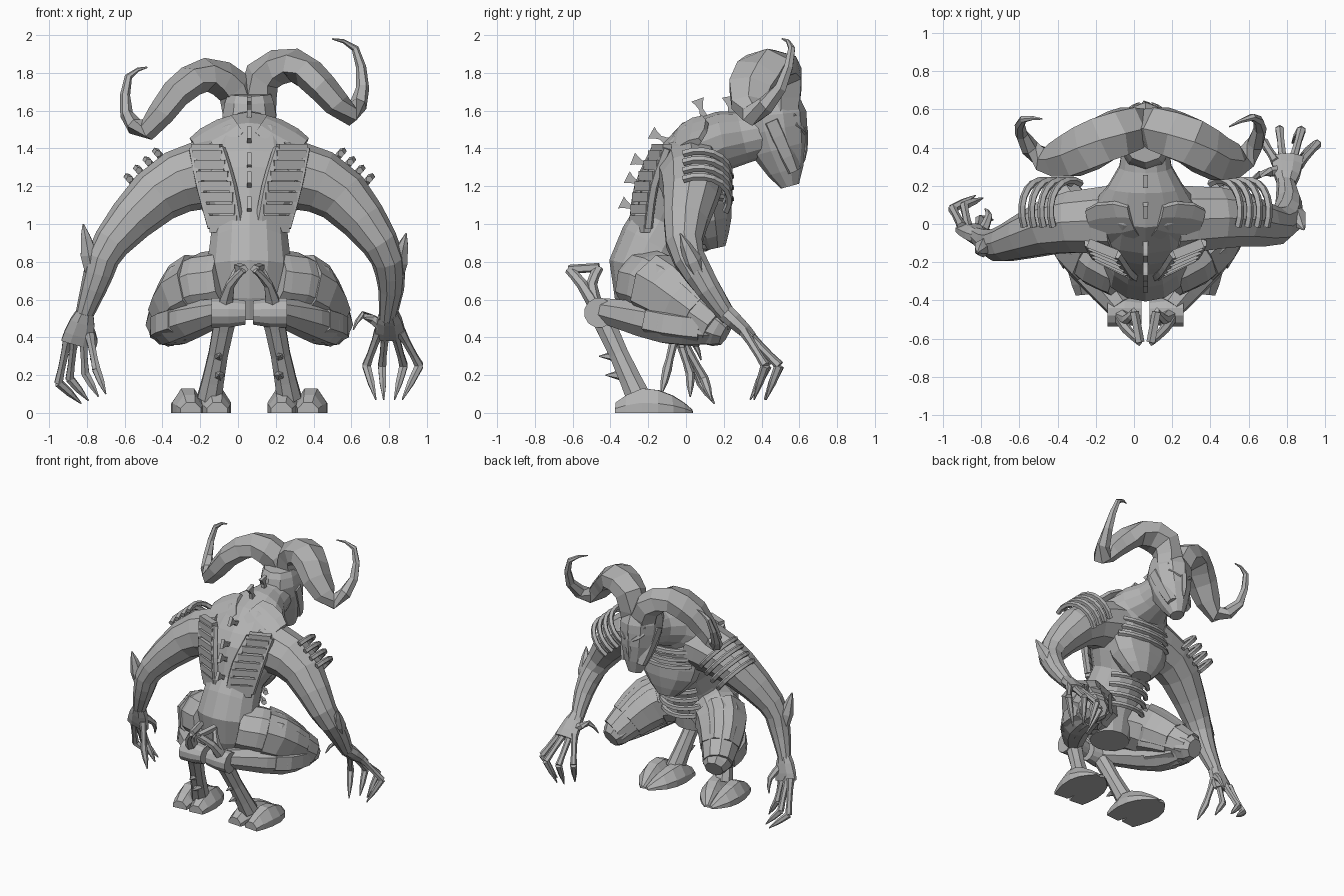
import bpy, bmesh
from math import sin, cos, pi
from mathutils import Vector

if "Cube" in bpy.data.objects:
    bpy.data.objects.remove(bpy.data.objects["Cube"])

SHADE = 0.45
grey = bpy.data.materials.new("stone_grey")
grey.use_nodes = True
grey.diffuse_color = (SHADE, SHADE, SHADE, 1)
grey.node_tree.nodes["Principled BSDF"].inputs["Base Color"].default_value = grey.diffuse_color

MID = 0.06  # plane of symmetry of the body
ACROSS, ALONG, UP = Vector((1, 0, 0)), Vector((0, 1, 0)), Vector((0, 0, 1))


def at(values, t):
    """Smooth interpolation through evenly spaced numbers or vectors."""
    last = len(values) - 1
    if last == 0:
        return values[0]
    i = min(int(t * last), last - 1)
    f = t * last - i
    before, a, b, after = (values[min(max(i + k, 0), last)] for k in (-1, 0, 1, 2))
    ease = f * f * (3 - 2 * f)
    return (a * (1 - ease) + b * ease
            + (b - before) * (f * (1 - f) ** 2 / 2) - (after - a) * (f * f * (1 - f) / 2))


def loft(name, path, width, depth=None, sides=8, steps=6, side=ACROSS, mirror=0,
         span=(0, 1), grow=1, floor=False):
    """Faceted limb along a smooth path; width is measured along the side direction."""
    depth = depth or width
    path = [Vector(p) for p in path]
    if mirror:
        path = [Vector((MID + mirror * p.x, p.y, p.z)) for p in path]
        side = Vector((mirror * side.x, side.y, side.z))
    bm = bmesh.new()
    rings = []
    for step in range(steps + 1):
        t = span[0] + (span[1] - span[0]) * step / steps
        centre = at(path, t)
        tangent = (at(path, min(t + 0.01, 1)) - at(path, max(t - 0.01, 0))).normalized()
        u = (side - tangent * side.dot(tangent)).normalized()
        v = tangent.cross(u)
        ring = []
        for k in range(sides):
            angle = 2 * pi * (k + 0.5) / sides
            point = centre + grow * (u * cos(angle) * at(width, t) + v * sin(angle) * at(depth, t))
            if floor:
                point.z = max(point.z, 0)
            ring.append(bm.verts.new(point))
        rings.append(ring)
    for lower, upper in zip(rings, rings[1:]):
        for k in range(sides):
            bm.faces.new((lower[k - 1], lower[k], upper[k], upper[k - 1]))
    bm.faces.new(rings[0])
    bm.faces.new(rings[-1])
    bmesh.ops.recalc_face_normals(bm, faces=bm.faces)
    mesh = bpy.data.meshes.new(name)
    bm.to_mesh(mesh)
    bm.free()
    mesh.materials.append(grey)
    bpy.context.collection.objects.link(bpy.data.objects.new(name, mesh))


def strap(name, centre, axis, middle, reach, spread, half_angle, mirror):
    """Thin rod bent round an axis and centred on the middle direction."""
    axis = Vector(axis).normalized()
    u = Vector(middle)
    u = (u - axis * u.dot(axis)).normalized()
    v = axis.cross(u)
    angles = [half_angle * k / 4 for k in range(-4, 5)]
    path = [Vector(centre) + u * cos(a) * reach + v * sin(a) * spread for a in angles]
    loft(name, path, [0.02], sides=5, steps=8, side=axis, mirror=mirror)


# torso running up into the neck
torso = [Vector((0, y, z)) for y, z in
         ((-.2, .5), (-.21, .77), (-.1, 1), (0, 1.2), (.1, 1.4), (.3, 1.46), (.5, 1.5))]
torso_depth = [.13, .2, .19, .24, .18, .14, .12]
loft("torso", torso, [.15, .23, .2, .32, .27, .14, .12], torso_depth, sides=14, steps=12, mirror=1)

# breast and ribs
loft("breast", [(0, .15, .87), (0, .1, 1.1), (0, .1, 1.36)], [.08, .22, .25, .18], [.06, .13, .14, .1],
     sides=10, mirror=1)
for i in range(3):
    strap("chest_rib", (0, .1, 1.16 + i * .06), (0, .2, 1), ALONG, .14, .25, 1.1, 1)
for i in range(4):
    strap("belly_rib", (0, i * .02 - .14, .7 + i * .07), (0, .2, 1), ALONG, .19, .2, 1, 1)

# spine blades standing on the back
for i in range(6):
    t = .33 + i * .095
    root = at(torso, t)
    outward = ACROSS.cross(at(torso, t + .01) - root).normalized()
    root = root + outward * at(torso_depth, t)
    loft("spine_blade", [root - outward * .03, root + outward * .08], [.018], [.04, .015, .05],
         sides=4, steps=4, mirror=1)

# head and face
loft("head", [(0, .45, 1.69), (0, .47, 1.5), (0, .55, 1.2)], [.12, .15, .13, .05], [.13, .18, .15, .05],
     sides=10, mirror=1)
loft("brow", [(-.1, .56, 1.58), (0, .62, 1.54), (.1, .56, 1.58)], [.02], sides=6, steps=4, side=UP, mirror=1)
loft("nose", [(0, .62, 1.54), (0, .62, 1.33)], [.02, .03, .01], sides=5, steps=3, mirror=1)

# broad horns curling out, down and up again
horn_width = [.1, .13, .14, .13, .07, .035, .02, .004]
horn_depth = [.1, .1, .09, .08, .06, .035, .02, .004]
loft("left_horn", [(.1, .5, 1.58), (.13, .5, 1.78), (.3, .43, 1.84), (.45, .34, 1.72), (.59, .35, 1.58),
                   (.66, .5, 1.72), (.62, .56, 1.93), (.5, .51, 1.98)],
     horn_width, horn_depth, sides=6, steps=14, side=ALONG)
loft("right_horn", [(.02, .5, 1.58), (-.02, .5, 1.72), (-.17, .44, 1.79), (-.33, .36, 1.69), (-.48, .34, 1.5),
                    (-.59, .47, 1.58), (-.58, .55, 1.78), (-.48, .55, 1.83)],
     horn_width, horn_depth, sides=6, steps=14, side=ALONG)

for s, name in ((1, "left_"), (-1, "right_")):
    # face details
    loft(name + "eye", [(.03, .63, 1.48), (.1, .58, 1.53)], [.01, .02, .01], sides=5, side=UP, mirror=s)
    loft(name + "cheek", [(.1, .45, 1.55), (.06, .57, 1.28)], [.06, .06, .04], sides=6, steps=3, mirror=s)

    # plate from neck to shoulder
    loft(name + "shoulder_plate", [(.06, .02, 1.52), (.28, 0, 1.4)], [.1, .14, .1], [.035],
         steps=3, side=Vector((0, 1, .8)), mirror=s)

    # ribbed back panel between two rails
    inner = [Vector(p) for p in ((.15, -.16, 1.4), (.09, -.25, 1.2), (.05, -.28, .98))]
    outer = [Vector(p) for p in ((.3, -.1, 1.4), (.26, -.17, 1.2), (.2, -.2, .98))]
    loft(name + "inner_rail", inner, [.025], sides=5, mirror=s)
    loft(name + "outer_rail", outer, [.025], sides=5, mirror=s)
    for i in range(9):
        loft(name + "back_slat", [at(inner, i / 8), at(outer, i / 8)], [.035], sides=4, steps=1,
             side=UP, mirror=s)

    # bent rods round the shoulder
    for i in range(4):
        strap(name + "shoulder_rod", (.38 + i * .05, .05, 1.25 - i * .045), (.7, 0, -.6), (.5, .7, .5),
              .19, .17, 1.2, s)

    # thigh, kneecap and folded shin, with armour bands over them
    thigh = [(.1, -.22, .69), (.3, -.1, .64), (.45, .16, .45)]
    thigh_girth = [.18, .18, .11]
    diagonal = Vector((1, -1, 0))
    loft(name + "thigh", thigh, thigh_girth, sides=10, side=diagonal, mirror=s)
    loft(name + "thigh_armour", thigh, thigh_girth, steps=3, side=diagonal, mirror=s, span=(.4, .8), grow=1.06)
    loft(name + "kneecap", [(.42, .1, .48), (.45, .21, .42)], [.11, .11, .07], steps=3, mirror=s)
    shin = [(.44, .16, .44), (.38, -.1, .47), (.14, -.43, .54)]
    shin_girth = [.09, .12, .07]
    loft(name + "shin", shin, shin_girth, [.08, .11, .07], mirror=s)
    loft(name + "shin_armour", shin, shin_girth, [.09], sides=6, steps=3, mirror=s, span=(.2, .6), grow=1.1)

    # hock joint with its forked spur
    loft(name + "hock", [(.02, -.46, .53), (.2, -.46, .53)], [.065, .08, .08], sides=12, steps=2, side=UP, mirror=s)
    tips = [(.03, -.62, .76), (.06, -.46, .77)]
    for tip, bend in zip(tips, (-.55, -.5)):
        loft(name + "spur", [(.13, -.47, .55), (.1, bend, .68), tip], [.05, .025, .015], [.04, .03, .025],
             sides=6, steps=4, mirror=s)
    loft(name + "spur_bar", tips, [.025], sides=5, steps=1, mirror=s)

    # lower leg, thorns and cloven hoof
    loft(name + "lower_leg", [(.12, -.46, .54), (.21, -.25, .08)], [.065, .055, .07], steps=4, mirror=s)
    for z in (.2, .3):
        back = -.28 - z / 3
        loft(name + "thorn", [(.16, back, z), (.16, back - .08, z)], [.03, .003], sides=5, steps=1, mirror=s)
    for shift in (-.07, .07):
        loft(name + "hoof", [(.24 + shift, -.37, 0), (.26 + shift, -.15, 0), (.28 + shift / 4, .03, 0)],
             [.06, .09, .08, .02], [.06, .14, .1, .02], mirror=s, floor=True)

# arms, posed differently left and right
arm_girth = [.19, .16, .1, .075, .045]
loft("left_arm", [(.2, .02, 1.28), (.5, .03, 1.19), (.75, -.01, .9), (.81, .09, .7), (.79, .23, .5)],
     arm_girth, sides=10, steps=10, side=ALONG)
loft("right_arm", [(-.1, .02, 1.28), (-.38, 0, 1.19), (-.67, -.1, .9), (-.75, -.1, .7), (-.82, -.06, .5)],
     arm_girth, sides=10, steps=10, side=ALONG)
spike_girth = [.03, .05, .004]
loft("left_elbow_spike", [(.82, .1, .66), (.89, -.03, .95)], spike_girth, sides=6, steps=4)
loft("right_elbow_spike", [(-.76, -.1, .68), (-.82, -.15, 1)], spike_girth, sides=6, steps=4)


def hand(name, wrist, knuckles, bends, tips, thumb):
    """Palm, thumb and four fingers fanned between the outer and inner finger."""
    wrist = Vector(wrist)
    knuckles, bends, tips = ([Vector(p) for p in row] for row in (knuckles, bends, tips))
    loft(name + "palm", [wrist, at(knuckles, .5)], [.05, .08, .09], [.05, .045, .03], steps=3)
    loft(name + "thumb", thumb, [.03, .02, .004], sides=6, steps=4)
    for i in range(4):
        t = i / 3
        arch = ALONG * sin(pi * t) * .08
        knuckle, bend, tip = at(knuckles, t), at(bends, t) + arch, at(tips, t) + arch
        loft(name + "finger", [knuckle.lerp(wrist, .25), bend], [.03, .02, .025], sides=6, steps=3)
        loft(name + "claw", [bend, tip], [.025, .02, .004], sides=6, steps=2)


hand("left_", (.8, .21, .53), [(.73, .36, .4), (.88, .34, .4)], [(.68, .43, .25), (.96, .42, .25)],
     [(.73, .34, .07), (.87, .36, .07)], [(.76, .28, .46), (.66, .26, .52), (.61, .22, .44)])
hand("right_", (-.81, -.07, .53), [(-.93, 0, .35), (-.78, -.05, .38)], [(-.95, .08, .16), (-.75, -.1, .23)],
     [(-.83, .15, .05), (-.7, -.13, .1)], [(-.8, -.05, .46), (-.76, .04, .38), (-.78, .08, .28)])
